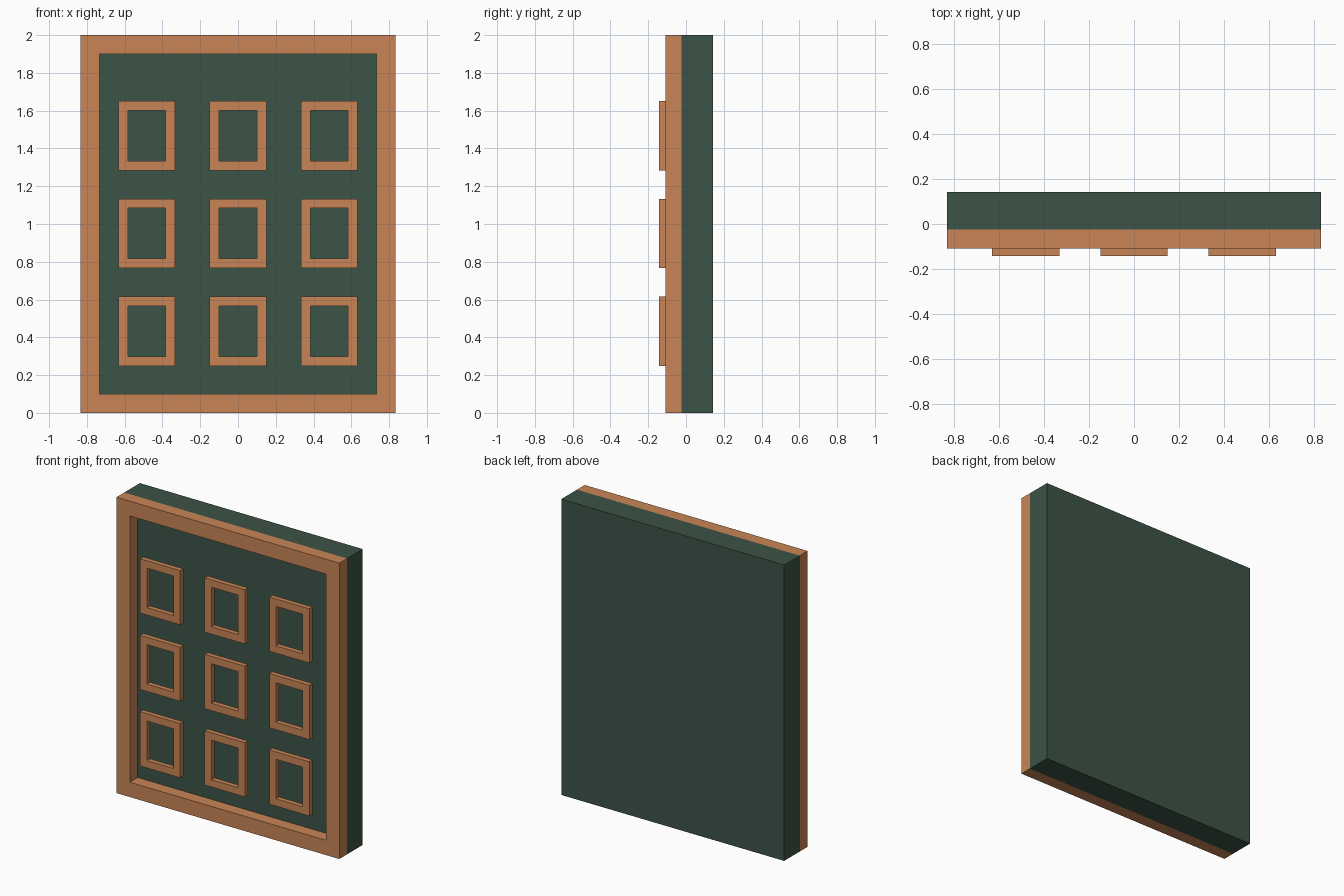
import bpy
import bmesh

if "Cube" in bpy.data.objects:
    bpy.data.objects.remove(bpy.data.objects["Cube"])


def material(name, rgb):
    m = bpy.data.materials.new(name)
    m.diffuse_color = (*rgb, 1.0)
    m.use_nodes = True
    m.node_tree.nodes["Principled BSDF"].inputs["Base Color"].default_value = m.diffuse_color
    return m


GREEN = material("dark green", (0.045, 0.087, 0.061))
ORANGE = material("copper orange", (0.584, 0.235, 0.093))


def finish(bm, name, mat):
    bmesh.ops.recalc_face_normals(bm, faces=bm.faces)
    mesh = bpy.data.meshes.new(name)
    bm.to_mesh(mesh)
    bm.free()
    mesh.materials.append(mat)
    obj = bpy.data.objects.new(name, mesh)
    bpy.context.collection.objects.link(obj)


def rectangle(bm, cx, cz, w, h, y):
    return [bm.verts.new((cx + sx * w / 2, y, cz + sz * h / 2))
            for sx, sz in ((-1, -1), (1, -1), (1, 1), (-1, 1))]


def frame(name, cx, cz, w, h, border, y0, y1, mat):
    """Rectangular frame with mitred corners, open in the middle."""
    bm = bmesh.new()
    rings = [rectangle(bm, cx, cz, w - 2 * b, h - 2 * b, y)
             for b, y in ((0, y0), (border, y0), (border, y1), (0, y1))]
    for a, b in zip(rings, rings[1:] + rings[:1]):
        for i in range(4):
            j = (i + 1) % 4
            bm.faces.new((a[i], a[j], b[j], b[i]))
    finish(bm, name, mat)


def slab(name, cx, cz, w, h, y0, y1, mat):
    bm = bmesh.new()
    a = rectangle(bm, cx, cz, w, h, y0)
    b = rectangle(bm, cx, cz, w, h, y1)
    bm.faces.new(a)
    bm.faces.new(b)
    for i in range(4):
        j = (i + 1) % 4
        bm.faces.new((a[i], a[j], b[j], b[i]))
    finish(bm, name, mat)


W, H = 1.667, 2.0
BACK, SEAM, FRONT, TRIM = 0.1417, -0.025, -0.1083, -0.1417

# Backing panel and its outer border
slab("back_panel", 0, H / 2, W, H, SEAM, BACK, GREEN)
frame("outer_frame", 0, H / 2, W, H, 0.1, FRONT, SEAM, ORANGE)

# Three by three grid of small raised frames
for row in range(3):
    for col in range(3):
        frame(f"small_frame_{row + 1}_{col + 1}", (col - 1) * 0.483,
              0.433 + row * 0.517, 0.3, 0.367, 0.05, TRIM, FRONT, ORANGE)
